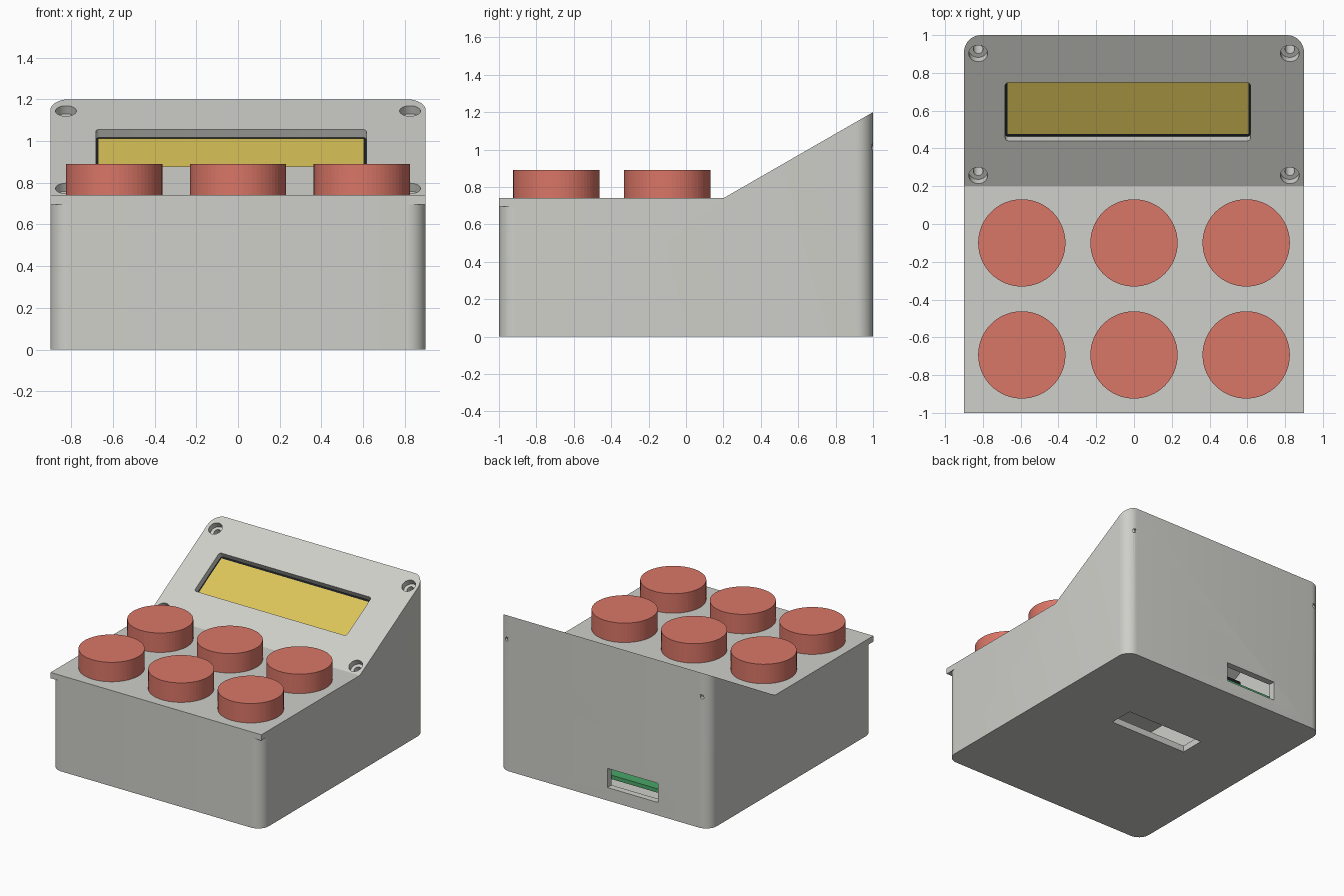
import bpy, bmesh, math
from mathutils import Matrix, Vector

if "Cube" in bpy.data.objects:
    bpy.data.objects.remove(bpy.data.objects["Cube"])


def material(name, rgb):
    m = bpy.data.materials.new(name)
    m.diffuse_color = (*rgb, 1)
    m.use_nodes = True
    m.node_tree.nodes["Principled BSDF"].inputs["Base Color"].default_value = m.diffuse_color
    return m


GREY = material("case grey", (0.62, 0.62, 0.585))
RED = material("button red", (0.70, 0.18, 0.135))
YELLOW = material("screen yellow", (0.71, 0.55, 0.10))
BLACK = material("bezel black", (0.012, 0.014, 0.018))
GREEN = material("board green", (0.07, 0.38, 0.14))

FLAT = Matrix.Identity(4)
# side profile plane: (a, b, c) -> y, z, x
SIDE = Matrix(((0, 0, 1, 0), (1, 0, 0, 0), (0, 1, 0, 0), (0, 0, 0, 1)))
# facing-back plane: (a, b, c) -> x, z, -y
BACK = Matrix.Rotation(math.pi / 2, 4, 'X')
# sloped panel plane: x, distance up the slope, outward normal
SLOPE = Matrix.Translation((0, 0.2, 0.74)) @ Matrix.Rotation(math.atan(0.46 / 0.8), 4, 'X')


def prism(name, pts, h0, h1, mat=GREY, frame=FLAT):
    """Extrude a 2D outline between two heights of a frame."""
    bm = bmesh.new()
    low = [bm.verts.new(frame @ Vector((a, b, h0))) for a, b in pts]
    high = [bm.verts.new(frame @ Vector((a, b, h1))) for a, b in pts]
    bm.faces.new(low)
    bm.faces.new(high)
    n = len(pts)
    for i in range(n):
        j = (i + 1) % n
        bm.faces.new((low[i], low[j], high[j], high[i]))
    bmesh.ops.recalc_face_normals(bm, faces=bm.faces)
    me = bpy.data.meshes.new(name)
    bm.to_mesh(me)
    bm.free()
    me.materials.append(mat)
    ob = bpy.data.objects.new(name, me)
    bpy.context.collection.objects.link(ob)
    return ob


def arc(cx, cy, r, a0, a1, n):
    angles = [math.radians(a0 + (a1 - a0) * i / n) for i in range(n + 1)]
    return [(cx + r * math.cos(a), cy + r * math.sin(a)) for a in angles]


def circle(cx, cy, r, n=32):
    return arc(cx, cy, r, 0, 360, n)[:-1]


def rect(x0, x1, y0, y1, r=0, n=8):
    if not r:
        return [(x0, y0), (x1, y0), (x1, y1), (x0, y1)]
    return (arc(x1 - r, y1 - r, r, 0, 90, n) + arc(x0 + r, y1 - r, r, 90, 180, n)
            + arc(x0 + r, y0 + r, r, 180, 270, n) + arc(x1 - r, y0 + r, r, 270, 360, n))


def boolean(target, tool, op='DIFFERENCE'):
    mod = target.modifiers.new("cut", 'BOOLEAN')
    mod.operation, mod.solver, mod.object = op, 'EXACT', tool
    bpy.context.view_layer.objects.active = target
    bpy.ops.object.modifier_apply(modifier=mod.name)
    bpy.data.objects.remove(tool)


# Case: rounded block trimmed to the side profile
case = prism("case", rect(-0.9, 0.9, -1, 1, 0.09), 0, 1.4)
profile = [(-1.2, -0.2), (0, -0.2), (1.2, -0.2), (1.2, 1.315), (0.2, 0.74), (-1.2, 0.74)]
bottom_trim = [(a, max(b, -0.2)) for a, b in profile]
boolean(case, prism("trim", bottom_trim, -1.1, 1.1, GREY, SIDE), 'INTERSECT')

# Hollow interior
cavity = [(-0.95, 0.05), (0.95, 0.05), (0.95, 1.119), (0.2, 0.69), (-0.95, 0.69)]
boolean(case, prism("cavity", cavity, -0.74, 0.74, GREY, SIDE))

# Screen window, cable slot at the back, slot underneath
boolean(case, prism("window", rect(-0.682, 0.616, 0.277, 0.633, 0.018, 4), -0.15, 0.1, GREY, SLOPE))
boolean(case, prism("back_slot", rect(-0.46, -0.03, 0.10, 0.248), -1.1, -0.9, GREY, BACK))
boolean(case, prism("floor_slot", rect(-0.33, 0.33, 0.155, 0.345), -0.1, 0.1))

# Counterbored screw holes in the sloped panel corners
for x in (-0.825, 0.825):
    for y in (0.257, 0.903):
        v = (y - 0.2) / 0.867
        boolean(case, prism("bore", circle(x, v, 0.05), -0.045, 0.1, GREY, SLOPE))
        boolean(case, prism("screw_hole", circle(x, v, 0.026, 24), -0.15, 0.05, GREY, SLOPE))
    # Pin hole through the back wall
    boolean(case, prism("pin_hole", circle(math.copysign(0.835, x), 1.01, 0.013, 16),
                        -1.1, -0.96, GREY, BACK))

bpy.ops.object.select_all(action='DESELECT')
case.select_set(True)
bpy.context.view_layer.objects.active = case
bpy.ops.object.shade_smooth_by_angle(angle=math.radians(25))

# Square lip corners on the front of the flat top
for side, s in (("left", -1), ("right", 1)):
    pts = [(s * a, b) for a, b in arc(0.81, -0.91, 0.09, 270, 360, 8)] + [(s * 0.9, -1)]
    prism("front_lip_" + side, pts, 0.695, 0.74)

# Screen module under the window
prism("screen_bezel", rect(-0.72, 0.66, 0.24, 0.67), -0.09, -0.046, BLACK, SLOPE)
prism("screen", rect(-0.671, 0.605, 0.294, 0.617), -0.046, -0.042, YELLOW, SLOPE)

# Six push buttons
for row, y in enumerate((-0.693, -0.10)):
    for col, x in enumerate((-0.594, 0, 0.594)):
        prism(f"button_{row}_{col}", circle(x, y, 0.231, 64), 0.738, 0.89, RED)

# Circuit board and pin header behind the back slot
prism("circuit_board", rect(-0.55, 0.05, 0.42, 0.93), 0.135, 0.165, GREEN)
prism("pin_header", rect(-0.5, 0.0, 0.5, 0.58), 0.165, 0.45, BLACK)
